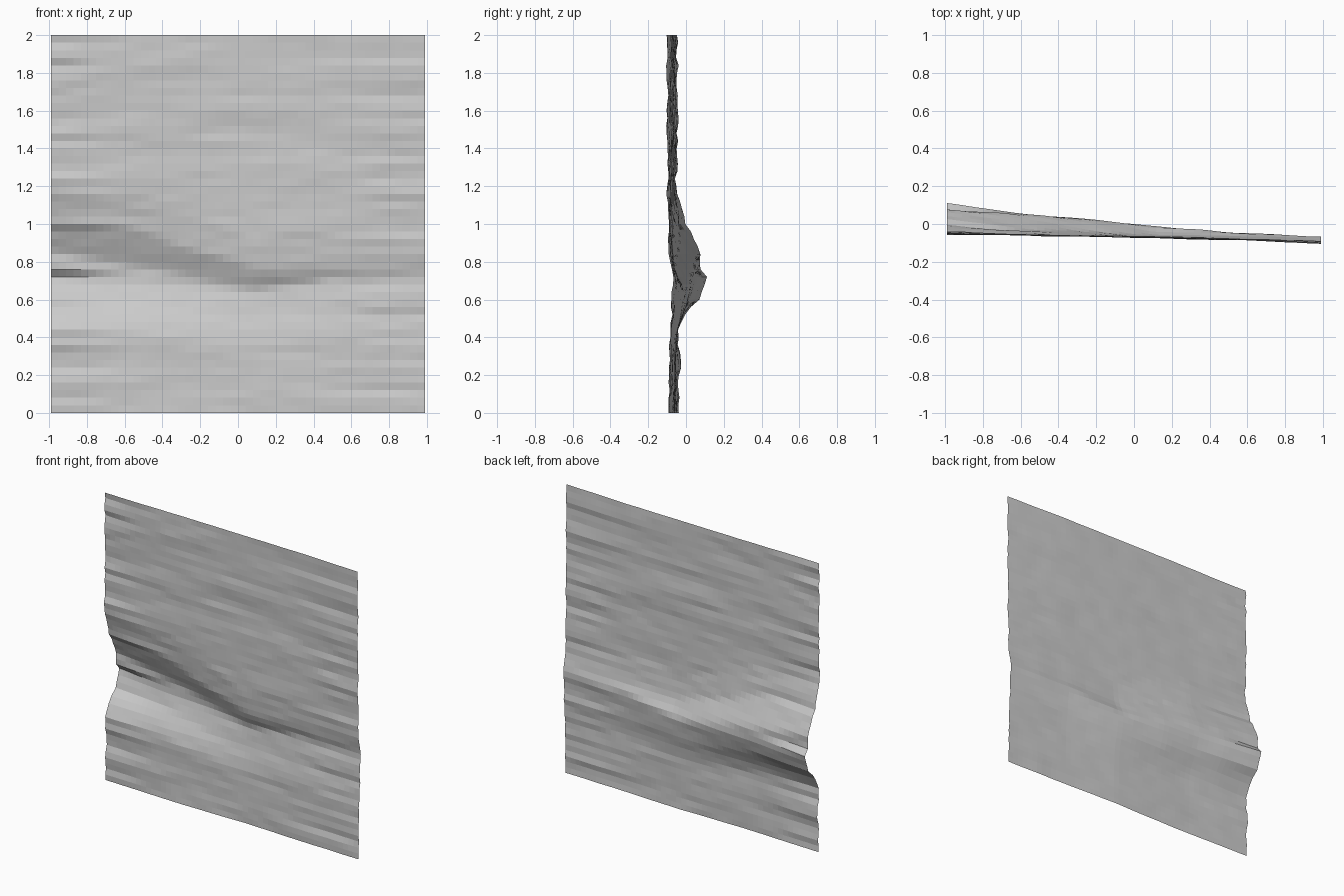
import bpy, bmesh, random
from math import exp
from mathutils import noise, Vector

if "Cube" in bpy.data.objects:
    bpy.data.objects.remove(bpy.data.objects["Cube"])

random.seed(4)
COLS, ROWS = 50, 50

# matching (z, y) cross-sections of the dented sheet, left to right
SECTIONS = [
    (-0.99, [(0, -.035), (.45, -.037), (.55, .025), (.6, .065), (.72, .105), (.77, .078),
             (.85, .076), (.93, .033), (1.05, -.017), (1.2, -.05), (2, -.043)]),
    (-0.5, [(0, -.055), (.42, -.055), (.52, -.02), (.58, .01), (.7, .05), (.73, .05),
            (.77, .048), (.87, .003), (.95, -.032), (1.15, -.06), (2, -.06)]),
    (0.1, [(0, -.062), (.35, -.057), (.45, -.042), (.52, -.027), (.63, -.01), (.645, -.01),
           (.66, -.012), (.71, -.035), (.76, -.056), (.9, -.072), (2, -.07)]),
    (0.5, [(0, -.08), (.4, -.075), (.5, -.065), (.58, -.055), (.68, -.045), (.7, -.044),
           (.72, -.046), (.76, -.06), (.82, -.073), (1, -.082), (2, -.077)]),
    (0.99, [(0, -.09), (.45, -.085), (.55, -.077), (.6, -.073), (.68, -.068), (.72, -.067),
            (.75, -.069), (.78, -.077), (.83, -.086), (1, -.098), (2, -.098)]),
]


def section_at(x):
    for (xa, a), (xb, b) in zip(SECTIONS, SECTIONS[1:]):
        if x <= xb + 1e-6:
            t = (x - xa) / (xb - xa)
            return [(p[0] + (q[0] - p[0]) * t, p[1] + (q[1] - p[1]) * t) for p, q in zip(a, b)]


def depth(profile, z):
    for (za, ya), (zb, yb) in zip(profile, profile[1:]):
        if z <= zb + 1e-6:
            return ya + (yb - ya) * (z - za) / (zb - za)


# horizontal ripples: gentle in the middle, rougher towards the side edges
left_jitter = [random.uniform(-.009, .009) for _ in range(ROWS + 1)]
right_jitter = [random.uniform(-.005, .005) for _ in range(ROWS + 1)]


def ripple(x, z, j):
    y = .006 * noise.noise(Vector((x * 1.6, 0, z * 9)))
    y += .003 * noise.noise(Vector((x * 6, 5, z * 20)))
    y += left_jitter[j] * max(0, min(1, (-.5 - x) / .4))
    y += right_jitter[j] * max(0, min(1, (x - .4) / .4))
    # shallow crease across the upper half
    y += .006 * exp(-((z - 1.49) / .04) ** 2) * exp(-(x / .45) ** 2)
    return y


# sheet surface
bm = bmesh.new()
grid = []
for i in range(COLS + 1):
    x = -.99 + 1.98 * i / COLS
    profile = section_at(x)
    grid.append([])
    for j in range(ROWS + 1):
        z = 2 * j / ROWS
        grid[-1].append(bm.verts.new((x, depth(profile, z) + ripple(x, z, j), z)))
for i in range(COLS):
    for j in range(ROWS):
        bm.faces.new((grid[i][j], grid[i + 1][j], grid[i + 1][j + 1], grid[i][j + 1]))

mesh = bpy.data.meshes.new("dented_sheet")
bm.to_mesh(mesh)
bm.free()
sheet = bpy.data.objects.new("dented_sheet", mesh)
bpy.context.collection.objects.link(sheet)
